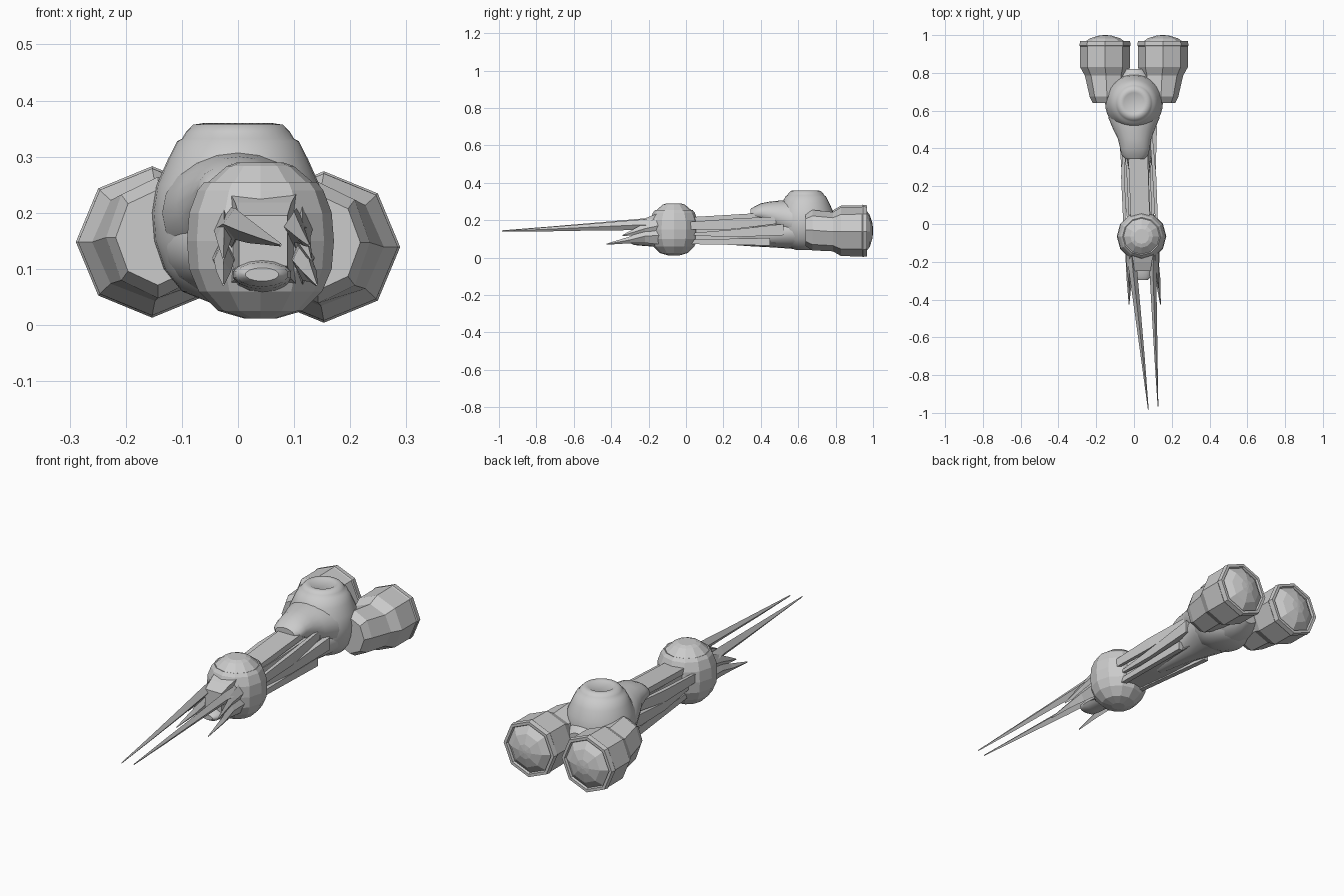
import bpy, bmesh
from math import cos, sin, pi, radians


def finish(name, bm, smooth):
    bmesh.ops.remove_doubles(bm, verts=bm.verts, dist=1e-5)
    bmesh.ops.recalc_face_normals(bm, faces=bm.faces)
    me = bpy.data.meshes.new(name)
    bm.to_mesh(me)
    bm.free()
    ob = bpy.data.objects.new(name, me)
    bpy.context.collection.objects.link(ob)
    if smooth:
        bpy.context.view_layer.objects.active = ob
        ob.select_set(True)
        bpy.ops.object.shade_smooth_by_angle(angle=radians(40))
        ob.select_set(False)
    return ob


def skin(name, rings, smooth):
    bm = bmesh.new()
    vs = [[bm.verts.new(p) for p in r] for r in rings]
    n = len(rings[0])
    for a, b in zip(vs, vs[1:]):
        for i in range(n):
            j = (i + 1) % n
            bm.faces.new((a[i], a[j], b[j], b[i]))
    bm.faces.new(vs[0])
    bm.faces.new(vs[-1])
    return finish(name, bm, smooth)


def loft(name, secs, n=8, turn=0.0, smooth=False):
    """Sections along y: (x, y, z, half width, half height)."""
    return skin(name, [[(x + rx * cos(2 * pi * (i + turn) / n), y,
                         z + rz * sin(2 * pi * (i + turn) / n)) for i in range(n)]
                       for x, y, z, rx, rz in secs], smooth)


def lathe(name, cx, cy, prof, n, smooth=False):
    """Profile of (radius, z) turned about a vertical axis."""
    return skin(name, [[(cx + r * cos(2 * pi * i / n), cy + r * sin(2 * pi * i / n), z)
                        for i in range(n)] for r, z in prof], smooth)


def beam(name, secs):
    """Square-section loft whose half sizes are true half widths."""
    k = 2 ** 0.5
    return loft(name, [(x, y, z, a * k, b * k) for x, y, z, a, b in secs], 4, 0.5)


# Faceted front joint with stepped cap
lathe("front_joint", 0.04, -0.065,
      [(0.03, 0.012), (0.075, 0.025), (0.11, 0.06), (0.127, 0.10), (0.131, 0.15),
       (0.127, 0.20), (0.112, 0.24), (0.10, 0.255), (0.095, 0.253), (0.06, 0.283),
       (0.04, 0.29)], 12)

# Smooth rear joint with raised cap
lathe("rear_joint", 0, 0.64,
      [(0.05, 0.04), (0.10, 0.06), (0.132, 0.10), (0.149, 0.15), (0.153, 0.20),
       (0.145, 0.25), (0.125, 0.295), (0.108, 0.328), (0.10, 0.332), (0.092, 0.345),
       (0.08, 0.357), (0.06, 0.36), (0.055, 0.357)], 32, True)

# Shoulder hood reaching forward over the arm
loft("shoulder_hood",
     [(0.005, 0.345, 0.235, 0.05, 0.025), (0.005, 0.365, 0.235, 0.07, 0.038),
      (0.005, 0.40, 0.24, 0.078, 0.05), (0.003, 0.45, 0.23, 0.088, 0.07),
      (0, 0.50, 0.215, 0.11, 0.09), (0, 0.56, 0.20, 0.135, 0.11),
      (0, 0.64, 0.19, 0.14, 0.12)], 20, 0, True)

# Tapered sleeve under the arm
loft("under_sleeve",
     [(0.03, 0.22, 0.12, 0.045, 0.05), (0.025, 0.36, 0.125, 0.065, 0.065),
      (0.01, 0.46, 0.13, 0.09, 0.075), (0, 0.56, 0.14, 0.125, 0.092),
      (0, 0.66, 0.145, 0.145, 0.105), (0, 0.76, 0.145, 0.11, 0.095),
      (0, 0.82, 0.14, 0.06, 0.06)], 20, 0, True)

# Forearm core and top rail
beam("forearm_core", [(0.04, -0.02, 0.14, 0.05, 0.06), (0.03, 0.2, 0.135, 0.05, 0.06),
                      (0.02, 0.5, 0.14, 0.055, 0.065)])
beam("forearm_top_rail", [(0.035, -0.02, 0.20, 0.05, 0.014), (0.02, 0.40, 0.225, 0.052, 0.014)])

# Slim side blades along the arm
for side, tag in ((-1, "left"), (1, "right")):
    beam("upper_arm_blade_" + tag,
         [(0.035 + side * 0.085, 0.0, 0.17, 0.007, 0.02),
          (0.025 + side * 0.083, 0.25, 0.18, 0.010, 0.028),
          (0.02 + side * 0.07, 0.48, 0.20, 0.007, 0.02)])
    beam("lower_arm_blade_" + tag,
         [(0.035 + side * 0.065, 0.02, 0.125, 0.006, 0.006),
          (0.025 + side * 0.075, 0.25, 0.13, 0.014, 0.02),
          (0.02 + side * 0.09, 0.52, 0.15, 0.012, 0.03)])
    beam("arm_keel_" + tag,
         [(0.04 + side * 0.05, 0.0, 0.085, 0.012, 0.012),
          (0.02 + side * 0.075, 0.45, 0.085, 0.012, 0.02)])

# Muzzle: sloping block and rounded lower roller
beam("muzzle_block", [(0.045, -0.14, 0.155, 0.062, 0.085), (0.045, -0.20, 0.15, 0.05, 0.068),
                      (0.045, -0.25, 0.15, 0.043, 0.045)])
loft("lower_muzzle", [(0.043, -0.12, 0.09, 0.055, 0.035), (0.043, -0.24, 0.09, 0.052, 0.026),
                      (0.043, -0.28, 0.09, 0.047, 0.022), (0.043, -0.297, 0.09, 0.03, 0.012)],
     14, 0.5, True)

# Long claws
loft("long_claw_left", [(-0.015, -0.14, 0.17, 0.028, 0.04), (-0.005, -0.25, 0.18, 0.022, 0.028),
                        (0.018, -0.45, 0.168, 0.017, 0.022), (0.048, -0.72, 0.155, 0.010, 0.012),
                        (0.076, -0.985, 0.143, 0.002, 0.003)], 4)
loft("long_claw_right", [(0.105, -0.14, 0.17, 0.026, 0.04), (0.10, -0.25, 0.175, 0.018, 0.028),
                         (0.107, -0.45, 0.166, 0.014, 0.02), (0.117, -0.72, 0.153, 0.008, 0.012),
                         (0.127, -0.965, 0.142, 0.002, 0.003)], 4)

# Short hooked claws below
for x, out, tag in ((-0.025, -0.001, "left"), (0.115, 0.025, "right")):
    loft("short_claw_" + tag,
         [(x, -0.13, 0.12, 0.022, 0.05), (x, -0.22, 0.115, 0.018, 0.036),
          (x + out * 0.5, -0.30, 0.095, 0.013, 0.018), (x + out, -0.425, 0.072, 0.002, 0.003)], 4)
    loft("claw_barb_" + tag,
         [(x, -0.15, 0.17, 0.018, 0.045), (x, -0.22, 0.155, 0.014, 0.03),
          (x + out * 0.6, -0.34, 0.118, 0.002, 0.003)], 4)

# Octagonal thrusters with rim and domed back
for x, z, tag in ((-0.153, 0.148, "left"), (0.153, 0.139, "right")):
    s = 1 if x > 0 else -1
    loft("thruster_" + tag,
         [(x - s * 0.01, 0.64, z + 0.008, 0.075, 0.085),
          (x - s * 0.01, 0.675, z + 0.008, 0.092, 0.108),
          (x - s * 0.005, 0.785, z, 0.112, 0.105), (x, 0.83, z, 0.132, 0.131),
          (x, 0.94, z, 0.132, 0.132), (x, 0.945, z, 0.136, 0.135),
          (x, 0.968, z, 0.132, 0.132), (x, 0.968, z, 0.118, 0.118),
          (x, 0.958, z, 0.114, 0.114), (x, 0.983, z, 0.08, 0.08),
          (x, 0.997, z, 0.035, 0.035), (x, 1.0, z, 0.008, 0.008)], 8)
